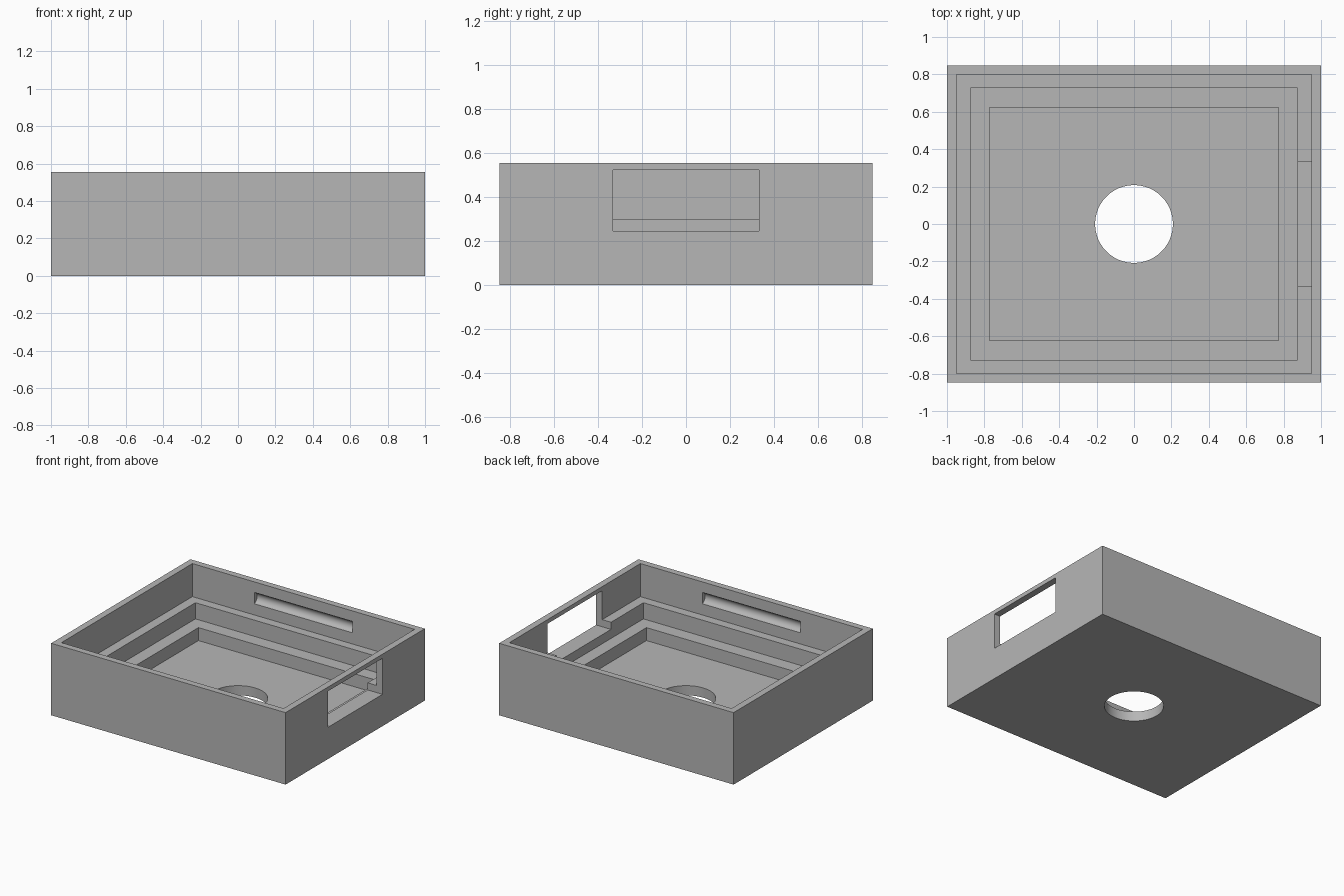
import bpy
import math

default = bpy.data.objects.get("Cube")
if default:
    bpy.data.objects.remove(default, do_unlink=True)

# One plain grey for the whole housing
grey = bpy.data.materials.new("plain grey")
grey.use_nodes = True
colour = (0.47, 0.47, 0.47, 1)
grey.diffuse_color = colour
bsdf = next(n for n in grey.node_tree.nodes if n.type == 'BSDF_PRINCIPLED')
bsdf.inputs["Base Color"].default_value = colour


def box(name, low, high):
    """Axis-aligned box between two corners."""
    centre = [(a + b) / 2 for a, b in zip(low, high)]
    bpy.ops.mesh.primitive_cube_add(size=1, location=centre)
    ob = bpy.context.object
    ob.name = name
    ob.scale = [b - a for a, b in zip(low, high)]
    bpy.ops.object.transform_apply(location=True, rotation=True, scale=True)
    ob.data.materials.append(grey)
    return ob


def cylinder(name, radius, length, location, along_x=False):
    """Round bar, upright or lying along x."""
    turn = (0, math.pi / 2, 0) if along_x else (0, 0, 0)
    bpy.ops.mesh.primitive_cylinder_add(vertices=64, radius=radius, depth=length,
                                        location=location, rotation=turn)
    ob = bpy.context.object
    ob.name = name
    bpy.ops.object.transform_apply(location=True, rotation=True, scale=True)
    ob.data.materials.append(grey)
    return ob


def cut(target, cutter):
    """Subtract the cutter from the target and discard it."""
    cutter.hide_render = True
    bpy.context.view_layer.objects.active = target
    mod = target.modifiers.new(cutter.name, 'BOOLEAN')
    mod.operation = 'DIFFERENCE'
    mod.solver = 'EXACT'
    mod.object = cutter
    bpy.ops.object.modifier_apply(modifier=mod.name)
    bpy.data.objects.remove(cutter, do_unlink=True)


# Outer block
housing = box("housing", (-1, -0.848, 0), (1, 0.848, 0.555))

# Stepped pockets: half width, half depth, floor height
for x, y, floor in ((0.948, 0.798, 0.3), (0.873, 0.728, 0.175), (0.773, 0.622, 0.075)):
    cut(housing, box("pocket_cutter", (-x, -y, floor), (x, y, 0.8)))

# Round hole through the floor
cut(housing, cylinder("floor_hole_cutter", 0.208, 0.6, (0, 0, 0)))

# Connector window through the left wall and its ledge
cut(housing, box("window_cutter", (0.82, -0.333, 0.245), (1.2, 0.333, 0.523)))

# Rounded snap grooves inside the front and back walls
for side in (-1, 1):
    cut(housing, cylinder("snap_groove_cutter", 0.045, 0.84,
                          (0, side * 0.788, 0.43), along_x=True))

# Smooth the round surfaces, keep the edges crisp
bpy.ops.object.select_all(action='DESELECT')
housing.select_set(True)
bpy.context.view_layer.objects.active = housing
bpy.ops.object.shade_smooth_by_angle(angle=math.radians(30))
